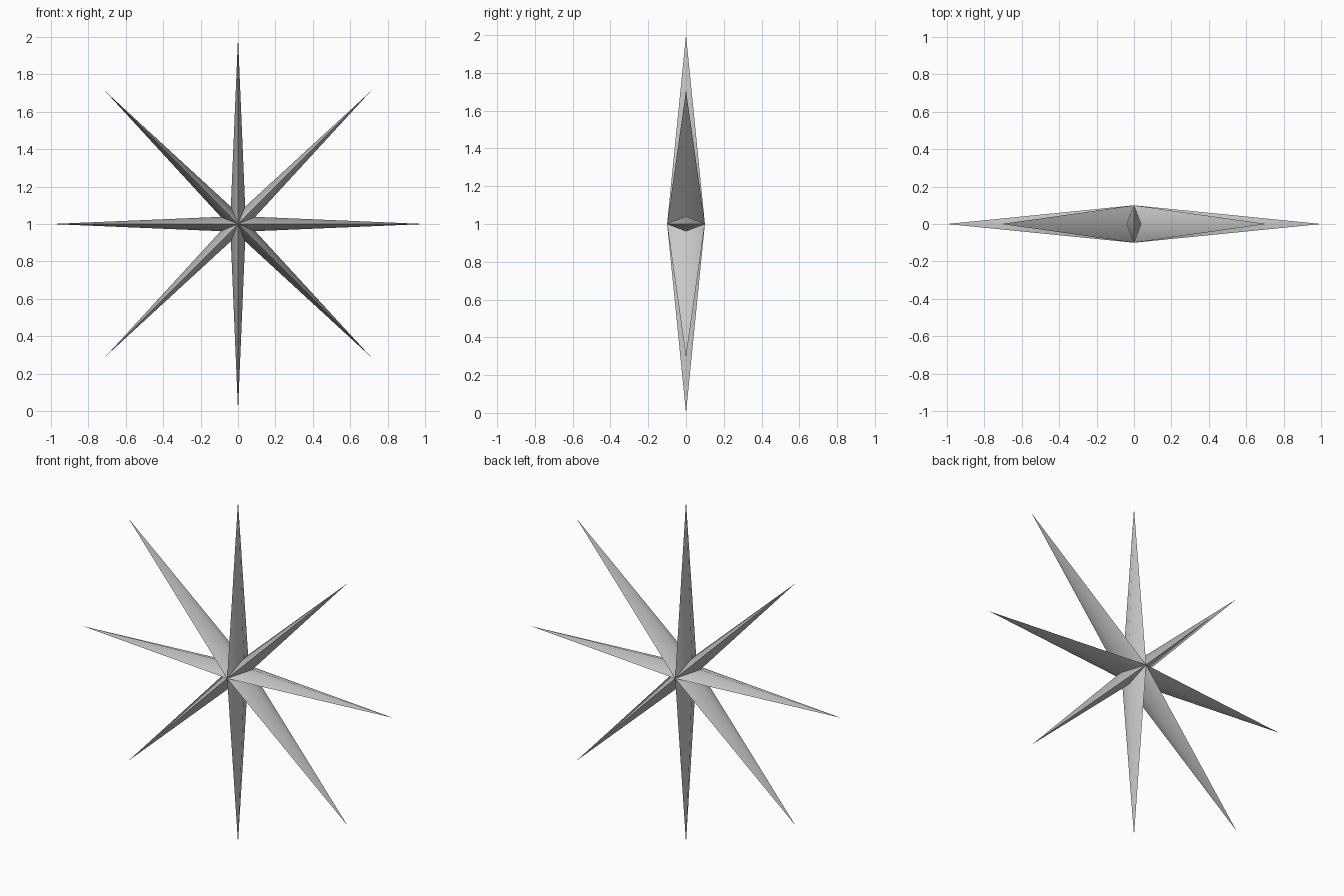
import bpy, bmesh, math

SPIKES = 8
OUTER, INNER, DEPTH = 1.0, 0.1, 0.1

cube = bpy.data.objects.get("Cube")
if cube:
    bpy.data.objects.remove(cube, do_unlink=True)

# Single plain grey
grey = bpy.data.materials.new("light_grey")
grey.use_nodes = True
colour = (0.6, 0.6, 0.6, 1)
grey.diffuse_color = colour
grey.node_tree.nodes["Principled BSDF"].inputs["Base Color"].default_value = colour

# Star outline: alternating tips and valleys, standing upright
bm = bmesh.new()
rim = []
for i in range(2 * SPIKES):
    radius = INNER if i % 2 else OUTER
    angle = math.pi * i / SPIKES
    rim.append(bm.verts.new((radius * math.cos(angle), 0, OUTER + radius * math.sin(angle))))

# Front and back peaks, joined to the outline by triangles
for y in (-DEPTH, DEPTH):
    peak = bm.verts.new((0, y, OUTER))
    for i, vert in enumerate(rim):
        bm.faces.new((peak, vert, rim[(i + 1) % len(rim)]))
bmesh.ops.recalc_face_normals(bm, faces=bm.faces)

mesh = bpy.data.meshes.new("eight_pointed_star")
bm.to_mesh(mesh)
bm.free()
mesh.materials.append(grey)
star = bpy.data.objects.new("eight_pointed_star", mesh)
bpy.context.collection.objects.link(star)

# Round the spike flanks, keep the ridges and valleys crisp
bpy.ops.object.select_all(action='DESELECT')
star.select_set(True)
bpy.context.view_layer.objects.active = star
bpy.ops.object.shade_smooth_by_angle(angle=math.radians(60))
